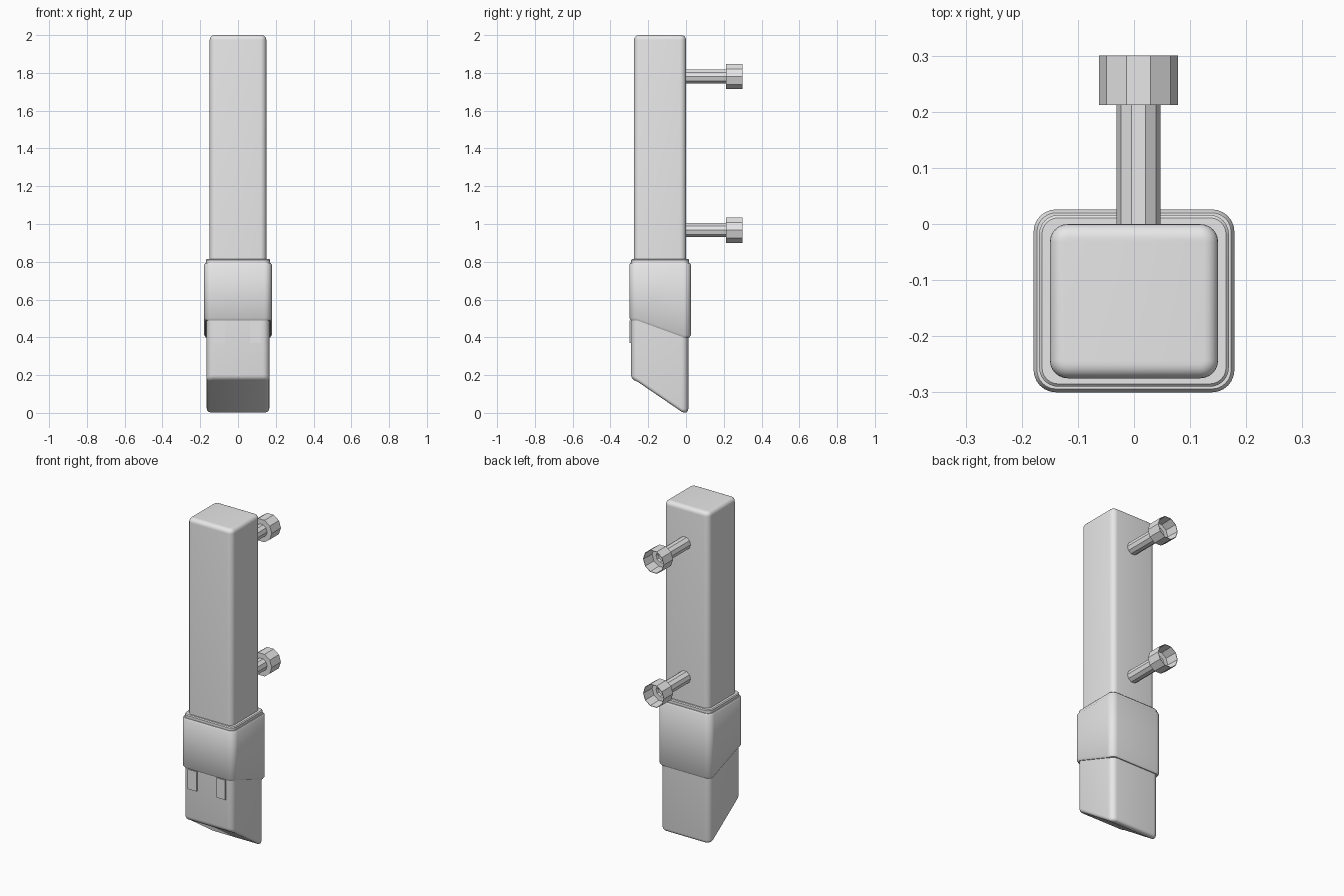
import bpy, bmesh, math

cube = bpy.data.objects.get("Cube")
if cube:
    bpy.data.objects.remove(cube, do_unlink=True)

grey = bpy.data.materials.new("plain_grey")
grey.use_nodes = True
tone = (0.8, 0.8, 0.8, 1)
grey.diffuse_color = tone
grey.node_tree.nodes["Principled BSDF"].inputs["Base Color"].default_value = tone


def finish(name, bm, angle=35):
    bmesh.ops.recalc_face_normals(bm, faces=bm.faces[:])
    mesh = bpy.data.meshes.new(name)
    bm.to_mesh(mesh)
    bm.free()
    mesh.materials.append(grey)
    obj = bpy.data.objects.new(name, mesh)
    bpy.context.collection.objects.link(obj)
    bpy.ops.object.select_all(action='DESELECT')
    obj.select_set(True)
    bpy.context.view_layer.objects.active = obj
    bpy.ops.object.shade_smooth_by_angle(angle=math.radians(angle))
    return obj


def half_section(hx, y0, y1, r, steps=6):
    """Right half of a rounded rectangle, from front to back."""
    pts = []
    for cy, start in ((y0 + r, -90), (y1 - r, 0)):
        for i in range(steps + 1):
            a = math.radians(start + 90 * i / steps)
            pts.append((hx - r + r * math.cos(a), cy + r * math.sin(a)))
    return pts


def sleeve(name, hx, y0, y1, r, rings):
    """Loft a rounded rectangle; each ring is (inset, height rule of y)."""
    bm = bmesh.new()
    loops = []
    for inset, height in rings:
        pts = half_section(hx - inset, y0 + inset, y1 - inset, r - inset)
        right = [bm.verts.new((x, y, height(y))) for x, y in pts]
        left = [bm.verts.new((-x, y, height(y))) for x, y in pts]
        loops.append((right, left))
    for (ra, la), (rb, lb) in zip(loops, loops[1:]):
        a, b = ra + la[::-1], rb + lb[::-1]
        for i in range(len(a)):
            j = (i + 1) % len(a)
            bm.faces.new((a[i], a[j], b[j], b[i]))
    for right, left in (loops[0], loops[-1]):
        for i in range(len(right) - 1):
            bm.faces.new((right[i], right[i + 1], left[i + 1], left[i]))
    return finish(name, bm)


def flat(z):
    return lambda y: z


def slope(points, lift=0):
    """Piecewise straight height along y."""
    def height(y):
        if y <= points[0][0]:
            return points[0][1] + lift
        for (ya, za), (yb, zb) in zip(points, points[1:]):
            if y <= yb:
                return za + (zb - za) * (y - ya) / (yb - ya) + lift
        return points[-1][1] + lift
    return height


def rounded_top(z, r, steps=5):
    arcs = [math.radians(90 * i / steps) for i in range(steps + 1)]
    return [(r * (1 - math.cos(a)), flat(z - r + r * math.sin(a))) for a in arcs]


# Long upper body
sleeve("upper_body", 0.15, -0.275, 0.0, 0.032,
       [(0, flat(0.7))] + rounded_top(2.0, 0.025))

# Collar with a slanted lower edge, and the stepped lip above it
collar_edge = [(-0.26, 0.49), (-0.013, 0.40)]
sleeve("collar", 0.179, -0.3, 0.026, 0.04,
       [(0.008, slope(collar_edge)), (0, slope(collar_edge, 0.012)),
        (0, flat(0.785)), (0.006, flat(0.794))])
sleeve("collar_lip", 0.169, -0.29, 0.016, 0.034,
       [(0, flat(0.75)), (0, flat(0.81)), (0.005, flat(0.815))])

# Lower tip cut off at a slant
tip_edge = [(-0.29, 0.180), (-0.25, 0.162), (-0.02, 0.004), (0.012, 0.0)]
sleeve("lower_tip", 0.166, -0.291, 0.012, 0.036,
       [(0.016, slope(tip_edge)), (0.008, slope(tip_edge, 0.003)),
        (0.002, slope(tip_edge, 0.010)), (0, slope(tip_edge, 0.020)),
        (0, flat(0.6))])

# Pair of clips below the collar
for side, x in (("left", 0.093), ("right", -0.099)):
    bm = bmesh.new()
    bmesh.ops.create_cube(bm, size=1)
    for v in bm.verts:
        v.co = (x + v.co.x * 0.06, -0.289 + v.co.y * 0.018, 0.43 + v.co.z * 0.12)
    finish("clip_" + side, bm)


def peg(name, z, sides=10):
    """Turned peg along y: shaft with an open cup at its end."""
    profile = [(0.039, -0.02), (0.039, 0.212), (0.07, 0.212), (0.07, 0.3),
               (0.067, 0.3), (0.064, 0.222), (0.037, 0.222), (0.035, 0.205)]
    bm = bmesh.new()
    rings = []
    for r, y in profile:
        rings.append([bm.verts.new((0.008 + r * math.cos(math.tau * i / sides), y,
                                    z + r * math.sin(math.tau * i / sides)))
                      for i in range(sides)])
    for a, b in zip(rings, rings[1:]):
        for i in range(sides):
            j = (i + 1) % sides
            bm.faces.new((a[i], a[j], b[j], b[i]))
    bm.faces.new(rings[0])
    bm.faces.new(rings[-1])
    finish(name, bm, 30)


# Mounting pegs on the back
peg("upper_peg", 1.78)
peg("lower_peg", 0.967)
